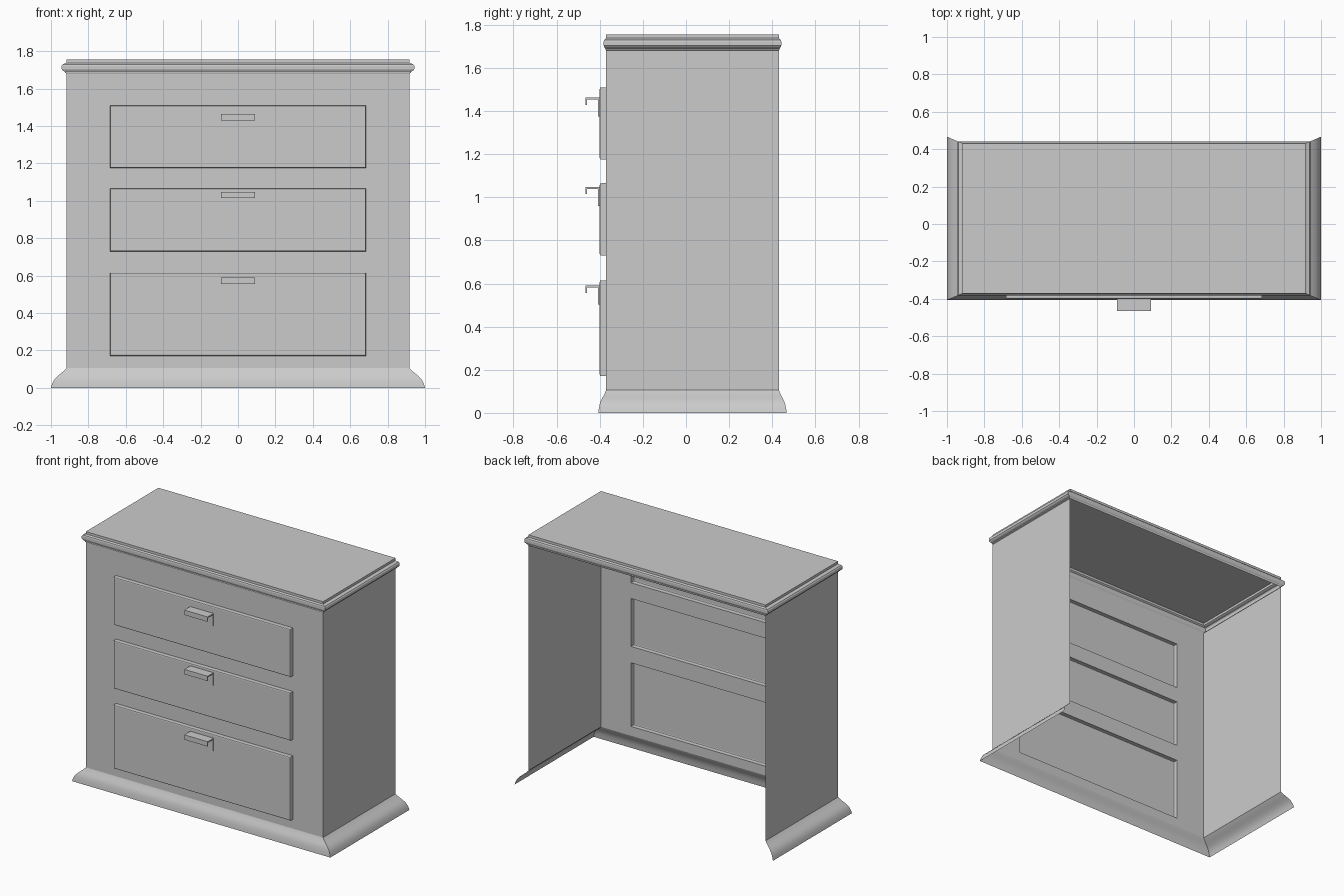
import bpy, bmesh

if "Cube" in bpy.data.objects:
    bpy.data.objects.remove(bpy.data.objects["Cube"])

HX, HY, CY = 0.918, 0.401, 0.03          # body half sizes and y centre
DX, FRONT = 0.685, CY - HY               # drawer half width, front plane
DRAWERS = [(0.17, 0.615, 0.59), (0.73, 1.065, 1.048), (1.175, 1.51, 1.463)]  # bottom, top, handle top


def make(name, bm, smooth=False):
    bmesh.ops.remove_doubles(bm, verts=bm.verts, dist=1e-5)
    me = bpy.data.meshes.new(name)
    bm.to_mesh(me)
    bm.free()
    ob = bpy.data.objects.new(name, me)
    bpy.context.collection.objects.link(ob)
    if smooth:
        bpy.ops.object.select_all(action='DESELECT')
        ob.select_set(True)
        bpy.context.view_layer.objects.active = ob
        bpy.ops.object.shade_smooth_by_angle(angle=0.5)
    return ob


def loft(bm, rings, closed=True, cap=False, skip=()):
    vs = [[bm.verts.new(p) for p in r] for r in rings]
    n = len(vs[0])
    for a, b in zip(vs, vs[1:]):
        for i in range(n if closed else n - 1):
            if i not in skip:
                j = (i + 1) % n
                bm.faces.new((a[i], a[j], b[j], b[i]))
    if cap:
        bm.faces.new(vs[-1])


def level(z, s):
    # rectangle of the body scaled by s, back-left first, counter-clockwise
    x, y = HX * s, HY * s
    return [(-x, CY + y, z), (-x, CY - y, z), (x, CY - y, z), (x, CY + y, z)]


def panel(x, z0, z1, y, d=0):
    return [(-x + d, y, z0 + d), (x - d, y, z0 + d), (x - d, y, z1 - d), (-x + d, y, z1 - d)]


# flared plinth, open at the back
bm = bmesh.new()
base = [(0, 1.089), (0.02, 1.083), (0.04, 1.073), (0.055, 1.06), (0.068, 1.044),
        (0.08, 1.028), (0.092, 1.013), (0.105, 1.0)]
loft(bm, [level(z, s) for z, s in base], closed=False)
make("plinth", bm, True)

# side walls
bm = bmesh.new()
loft(bm, [level(0.105, 1), level(1.68, 1)], closed=False, skip=(1,))
make("side_walls", bm)

# front frame with openings for the drawers
bm = bmesh.new()
xs = [-HX, -DX, DX, HX]
zs = [0.105] + [z for d in DRAWERS for z in d[:2]] + [1.68]
for i in range(3):
    for k in range(len(zs) - 1):
        if i == 1 and k % 2 == 1:
            continue
        x0, x1, z0, z1 = xs[i], xs[i + 1], zs[k], zs[k + 1]
        bm.faces.new([bm.verts.new((x, FRONT, z)) for x, z in
                      ((x0, z0), (x1, z0), (x1, z1), (x0, z1))])
make("front_frame", bm)

# top board with moulded edge all round
bm = bmesh.new()
edge = [(1.68, 1.0), (1.684, 1.006), (1.69, 1.008), (1.696, 1.02), (1.704, 1.027),
        (1.722, 1.027), (1.73, 1.021), (1.734, 1.008), (1.738, 1.0), (1.755, 1.0)]
loft(bm, [level(z, s) for z, s in edge], cap=True)
make("top_board", bm)

for n, (z0, z1, t) in enumerate(DRAWERS, 1):
    # raised drawer front with eased edges
    bm = bmesh.new()
    steps = [(FRONT, 0), (-0.393, 0), (-0.398, 0.002), (-0.4, 0.007)]
    loft(bm, [panel(DX, z0, z1, y, d) for y, d in steps], cap=True)
    make(f"drawer_front_{n}", bm)

    # hooked pull with backing plate
    bm = bmesh.new()
    prof = [(-0.4, 0), (-0.465, 0), (-0.465, -0.034), (-0.458, -0.034), (-0.458, -0.009),
            (-0.407, -0.009), (-0.407, -0.088), (-0.4, -0.088)]
    loft(bm, [[(x, y, t + z) for y, z in prof] for x in (-0.09, 0.09)], closed=False)
    for x in (-0.09, 0.09):
        bm.faces.new([bm.verts.new((x, y, t + z)) for y, z in (prof if x > 0 else prof[::-1])])
    bmesh.ops.remove_doubles(bm, verts=bm.verts, dist=1e-5)
    bmesh.ops.recalc_face_normals(bm, faces=bm.faces)
    make(f"drawer_pull_{n}", bm)
